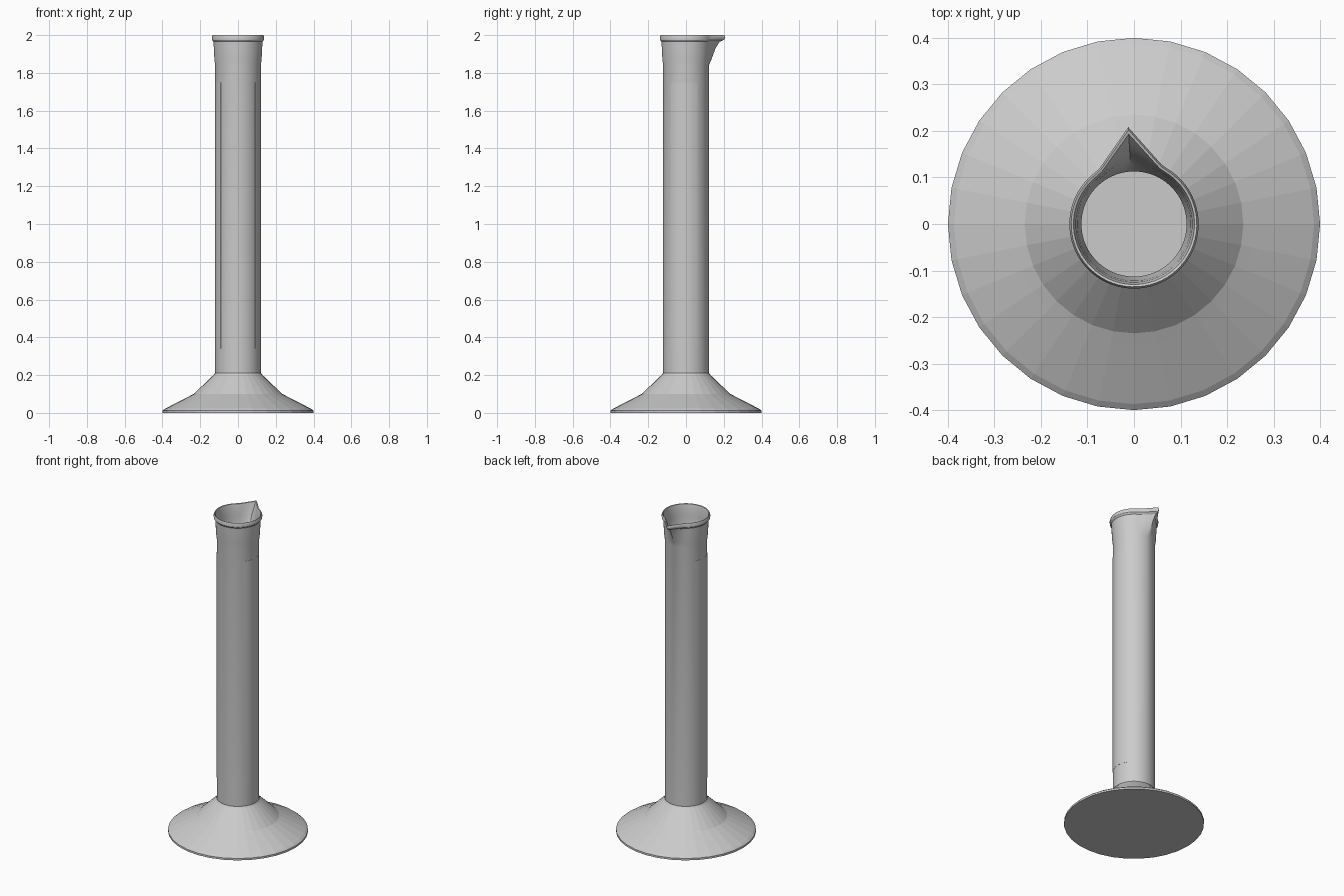
import bpy, bmesh
from math import sin, cos, pi, radians

if "Cube" in bpy.data.objects:
    bpy.data.objects.remove(bpy.data.objects["Cube"])

grey = bpy.data.materials.new("pale_grey")
grey.use_nodes = True
colour = (0.6, 0.6, 0.6, 1)
grey.diffuse_color = colour
grey.node_tree.nodes["Principled BSDF"].inputs["Base Color"].default_value = colour

TIP = radians(93.4)      # direction of the pouring lip
HALF = radians(30)       # half its opening angle
REACH = 1.5              # lip tip radius over rim radius


def finish(name, bm, angle):
    bmesh.ops.recalc_face_normals(bm, faces=bm.faces)
    mesh = bpy.data.meshes.new(name)
    bm.to_mesh(mesh)
    bm.free()
    mesh.materials.append(grey)
    obj = bpy.data.objects.new(name, mesh)
    bpy.context.collection.objects.link(obj)
    if angle:
        bpy.ops.object.select_all(action='DESELECT')
        obj.select_set(True)
        bpy.context.view_layer.objects.active = obj
        bpy.ops.object.shade_smooth_by_angle(angle=radians(angle))
    return obj


def lip(a, amount):
    """Radius factor: straight sides running from the rim to a pointed tip."""
    d = abs((a - TIP + pi) % (2 * pi) - pi)
    if d >= HALF:
        return 1
    side = REACH * sin(HALF) / (sin(HALF - d) + REACH * sin(d))
    return 1 + amount * (side - 1)


def lathe(name, profile, sides, start=0, angle=0):
    """Profile entries are radius, height and amount of lip."""
    bm = bmesh.new()
    rings = []
    for r, z, amount in profile:
        ring = []
        for i in range(sides):
            a = start + 2 * pi * i / sides
            k = r * lip(a, amount)
            ring.append(bm.verts.new((k * cos(a), k * sin(a), z)))
        rings.append(ring)
    for lower, upper in zip(rings, rings[1:]):
        for i in range(sides):
            j = (i + 1) % sides
            bm.faces.new((lower[i], lower[j], upper[j], upper[i]))
    bm.faces.new(rings[0])
    bm.faces.new(rings[-1])
    return finish(name, bm, angle)


# Flared foot
lathe("foot", [(0.4, 0, 0), (0.4, 0.012, 0), (0.387, 0.022, 0), (0.26, 0.087, 0),
               (0.235, 0.1, 0), (0.13, 0.2, 0), (0.122, 0.21, 0)], 32)

# Hollow tube with flared neck, rolled rim and pouring lip
outside = [(0.121, 0.205, 0), (0.121, 1.84, 0), (0.125, 1.87, 0.15),
           (0.128, 1.93, 0.45), (0.13, 1.965, 0.75), (0.138, 1.975, 0.92),
           (0.139, 1.988, 1), (0.135, 2.0, 1)]
inside = [(0.13, 1.998, 0.98), (0.125, 1.975, 0.85), (0.122, 1.93, 0.45),
          (0.119, 1.87, 0.15), (0.113, 1.84, 0), (0.113, 0.22, 0)]
lathe("tube", outside + inside, 64, TIP, 25)


# Thin graduation panels on both sides of the tube
def panel(name, side):
    bm = bmesh.new()
    steps = 10
    loops = []
    for i in range(steps + 1):
        y = -0.08 + 0.14 * i / steps
        loops.append([])
        for r in (0.1205, 0.1218):
            x = side * (r * r - y * y) ** 0.5
            loops[-1].append([bm.verts.new((x, y, z)) for z in (0.34, 1.75)])
    for (a, b), (c, d) in zip(loops, loops[1:]):
        for quad in ((b[0], d[0], d[1], b[1]), (a[0], a[1], c[1], c[0]),
                     (a[0], c[0], d[0], b[0]), (a[1], b[1], d[1], c[1])):
            bm.faces.new(quad)
    for a, b in (loops[0], loops[-1]):
        bm.faces.new((a[0], b[0], b[1], a[1]))
    return finish(name, bm, 30)


panel("left_scale_panel", 1)
panel("right_scale_panel", -1)
